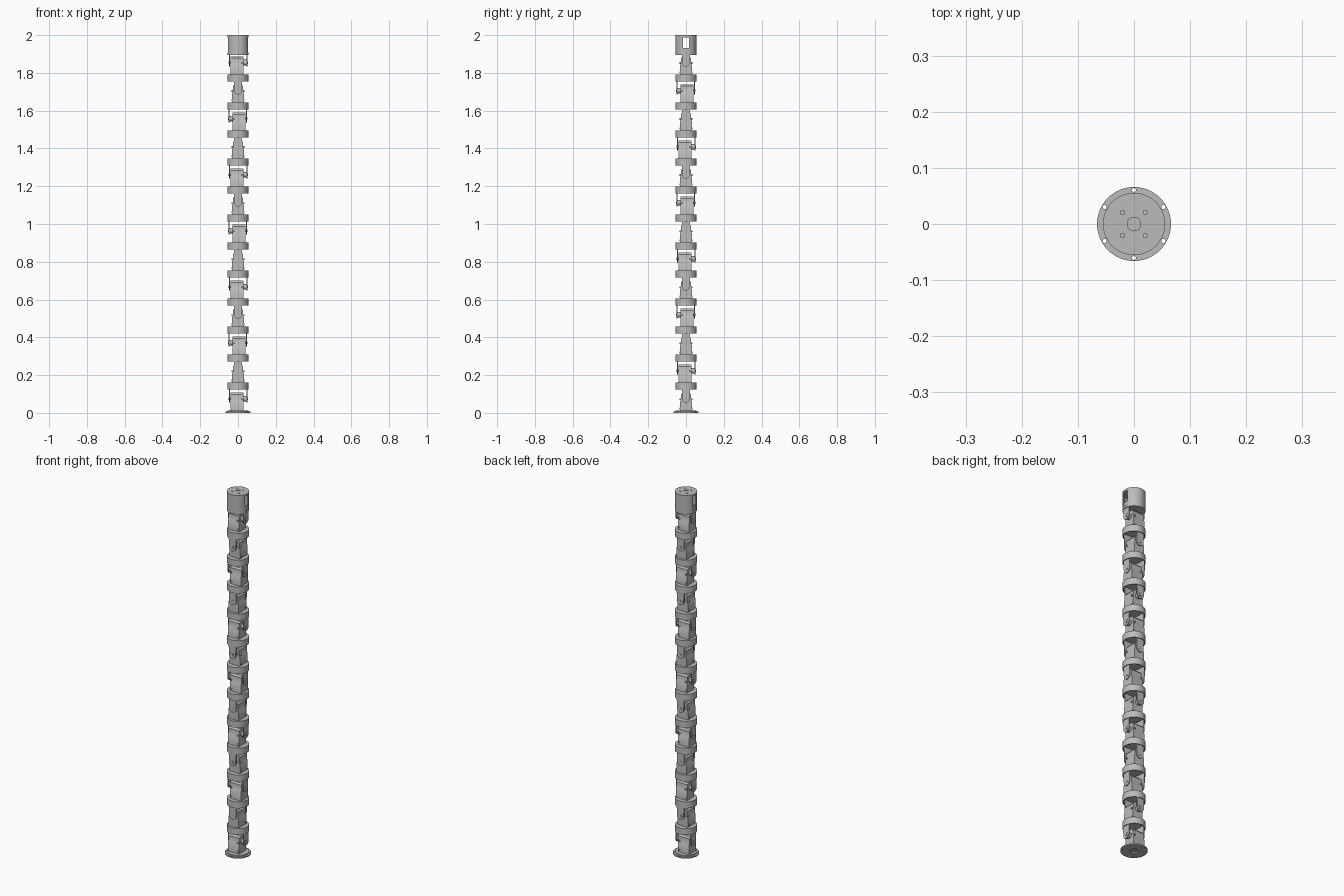
import bpy, bmesh, math
from mathutils import Matrix, Vector

if "Cube" in bpy.data.objects:
    bpy.data.objects.remove(bpy.data.objects["Cube"], do_unlink=True)

PITCH = 0.1483      # distance between joints
COUNT = 13          # number of joints
FIRST = -0.006      # height of the first joint's origin
PIVOT = 0.081       # pivot height inside a joint

grey = bpy.data.materials.new("plain_grey")
grey.use_nodes = True
grey.diffuse_color = (0.5, 0.5, 0.5, 1)
grey.node_tree.nodes["Principled BSDF"].inputs["Base Color"].default_value = (0.5, 0.5, 0.5, 1)


def finish(bm, name):
    bmesh.ops.recalc_face_normals(bm, faces=bm.faces)
    mesh = bpy.data.meshes.new(name)
    bm.to_mesh(mesh)
    bm.free()
    mesh.materials.append(grey)
    return mesh


def place(mesh, name, z=0.0, turn=0.0):
    obj = bpy.data.objects.new(name, mesh)
    bpy.context.collection.objects.link(obj)
    obj.location.z = z
    obj.rotation_euler.z = turn
    return obj


def smooth(obj):
    bpy.ops.object.select_all(action='DESELECT')
    obj.select_set(True)
    bpy.context.view_layer.objects.active = obj
    bpy.ops.object.shade_smooth_by_angle(angle=math.radians(35))


def lathe(profile, name, steps=48):
    """Turn a closed (radius, height) outline around z."""
    bm = bmesh.new()
    verts = [bm.verts.new((r, 0, z)) for r, z in profile]
    edges = [bm.edges.new((a, b)) for a, b in zip(verts, verts[1:] + verts[:1])]
    bmesh.ops.spin(bm, geom=verts + edges, axis=(0, 0, 1), cent=(0, 0, 0),
                   angle=math.tau, steps=steps, use_duplicate=False)
    bmesh.ops.remove_doubles(bm, verts=bm.verts, dist=1e-5)
    loose = [e for e in bm.edges if not e.link_faces]
    bmesh.ops.delete(bm, geom=loose, context='EDGES')
    return finish(bm, name)


def prism(bm, outline, x0, x1):
    """Extrude a (y, z) outline from x0 to x1."""
    face = bm.faces.new([bm.verts.new((x0, y, z)) for y, z in outline])
    grown = bmesh.ops.extrude_face_region(bm, geom=[face])["geom"]
    bmesh.ops.translate(bm, vec=(x1 - x0, 0, 0),
                        verts=[v for v in grown if isinstance(v, bmesh.types.BMVert)])


def cylinder(bm, centre, radius, length, axis='Z', sides=16):
    turn = Vector((0, 0, 1)).rotation_difference(
        {'X': Vector((1, 0, 0)), 'Y': Vector((0, 1, 0)), 'Z': Vector((0, 0, 1))}[axis])
    bmesh.ops.create_cone(bm, cap_ends=True, segments=sides, radius1=radius, radius2=radius,
                          depth=length, matrix=Matrix.Translation(centre) @ turn.to_matrix().to_4x4())


def cut(obj, bm):
    """Subtract a cutter and discard it."""
    cutter = place(finish(bm, "cutter"), "cutter")
    cutter.hide_render = True
    bpy.ops.object.select_all(action='DESELECT')
    obj.select_set(True)
    bpy.context.view_layer.objects.active = obj
    mod = obj.modifiers.new("cut", 'BOOLEAN')
    mod.operation, mod.solver, mod.object = 'DIFFERENCE', 'EXACT', cutter
    bpy.ops.object.modifier_apply(modifier=mod.name)
    bpy.data.objects.remove(cutter, do_unlink=True)


# Collar: disc with a skirt, open underneath
collar = lathe([(0, 0.018), (0.0555, 0.018), (0.0555, -0.018), (0.051, -0.018),
                (0.051, 0.008), (0, 0.008)], "collar")

# Motor body: chamfered block with a wider foot
bm = bmesh.new()
half = [(0.031, 0.016), (0.031, 0.068), (0.027, 0.074), (0.027, 0.104), (0.02, 0.113)]
prism(bm, half + [(-y, z) for y, z in reversed(half)], -0.04, 0.028)
body = finish(bm, "motor_body")

# Bracket arms: rounded strips hanging from the collar above
arc = [(0.021 * math.cos(a), PIVOT - 0.021 * math.sin(a))
       for a in (math.pi * i / 12 for i in range(13))]
strip = arc + [(-0.022, 0.158), (0.022, 0.158)]
bm = bmesh.new()
prism(bm, strip, 0.045, 0.05)
horn_arm = finish(bm, "horn_arm")
bm = bmesh.new()
prism(bm, strip, -0.047, -0.042)
idler_arm = finish(bm, "idler_arm")

# Pivot: drive horn and idler pin
bm = bmesh.new()
cylinder(bm, (0.036, 0, PIVOT), 0.015, 0.02, 'X', 24)
cylinder(bm, (0.05, 0, PIVOT), 0.007, 0.006, 'X')
cylinder(bm, (-0.043, 0, PIVOT), 0.006, 0.012, 'X')
pivot = finish(bm, "pivot")

# Screws on the body sides and around the horn
bm = bmesh.new()
for side in (-1, 1):
    for z in (0.03, 0.078):
        cylinder(bm, (0.021, side * 0.03, z), 0.005, 0.01, 'Y', 12)
for i in range(4):
    a = math.pi / 4 + i * math.pi / 2
    cylinder(bm, (0.05, 0.012 * math.cos(a), PIVOT + 0.012 * math.sin(a)), 0.002, 0.003, 'X', 8)
screws = finish(bm, "screws")

# Stack the joints, each a quarter turn from the one below
for k in range(COUNT):
    z, turn = FIRST + k * PITCH, k * math.pi / 2
    parts = [body, horn_arm, idler_arm, pivot, screws] + ([collar] if k else [])
    for mesh in parts:
        obj = place(mesh, f"{mesh.name}_{k + 1}", z, turn)
        if k == 1:
            smooth(obj)

# Base flange with six bolt holes
flange = place(lathe([(0.02, 0), (0.066, 0), (0.066, 0.007), (0.0555, 0.007), (0.0555, 0.013),
                      (0, 0.013), (0, 0.007), (0.02, 0.007)], "base_flange"), "base_flange")
bm = bmesh.new()
for i in range(6):
    a = math.pi / 6 + i * math.pi / 3
    cylinder(bm, (0.0605 * math.cos(a), 0.0605 * math.sin(a), 0), 0.0038, 0.05)
cut(flange, bm)
smooth(flange)

# Head: hollow cup with a slot on each side and holes in the lid
head = place(lathe([(0, 2), (0.0555, 2), (0.0555, 1.896), (0.05, 1.896),
                    (0.05, 1.99), (0, 1.99)], "head"), "head")
bm = bmesh.new()
slot = [(-0.016, 1.908), (0.016, 1.908), (0.016, 1.988), (-0.016, 1.988)]
prism(bm, slot, -0.1, 0.1)
cut(head, bm)
bm = bmesh.new()
cylinder(bm, (0, 0, 2), 0.012, 0.006, sides=24)
for x in (-0.0205, 0.0205):
    for y in (-0.0205, 0.0205):
        cylinder(bm, (x, y, 2), 0.004, 0.006)
cut(head, bm)
smooth(head)

# Mounting plate joining the head to the last joint
plate = place(lathe([(0, 1.904), (0.0505, 1.904), (0.0505, 1.896), (0, 1.896)],
                    "head_plate"), "head_plate")
smooth(plate)
